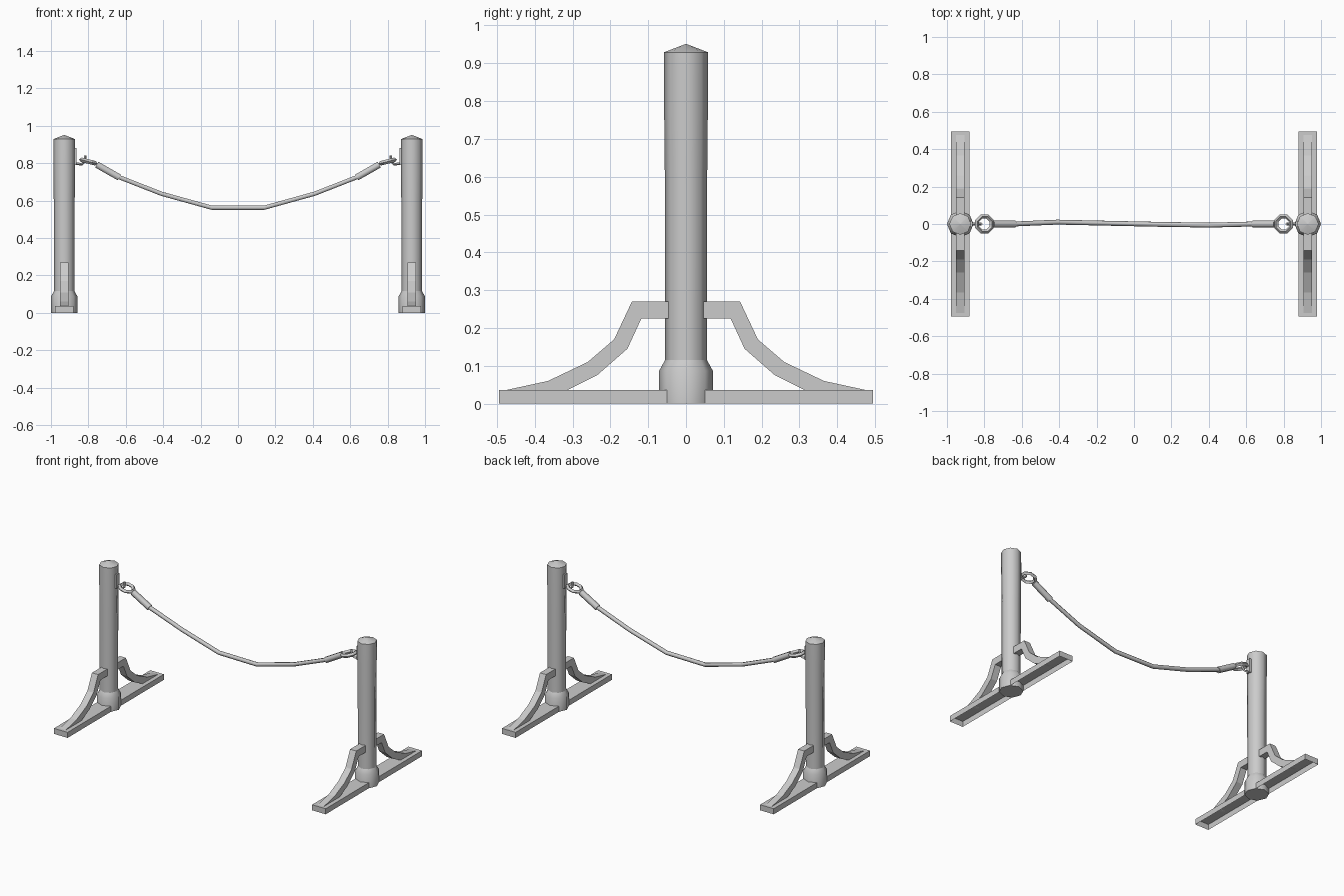
import bpy, bmesh
from math import sin, cos, pi, radians
from mathutils import Vector, Matrix

if "Cube" in bpy.data.objects:
    bpy.data.objects.remove(bpy.data.objects["Cube"])

PX = 0.929  # post centre


def finish(bm, name, smooth=None):
    bmesh.ops.recalc_face_normals(bm, faces=bm.faces)
    me = bpy.data.meshes.new(name)
    bm.to_mesh(me)
    bm.free()
    ob = bpy.data.objects.new(name, me)
    bpy.context.collection.objects.link(ob)
    if smooth:
        bpy.ops.object.select_all(action='DESELECT')
        ob.select_set(True)
        bpy.context.view_layer.objects.active = ob
        bpy.ops.object.shade_smooth_by_angle(angle=radians(smooth))
    return ob


def loft(bm, rings, caps=True):
    rows = [[bm.verts.new(p) for p in r] for r in rings]
    n = len(rows[0])
    for a, b in zip(rows, rows[1:]):
        for i in range(n):
            j = (i + 1) % n
            bm.faces.new((a[i], a[j], b[j], b[i]))
    if caps:
        bm.faces.new(rows[0])
        bm.faces.new(rows[-1])


def lathe(name, x, profile, n=8):
    bm = bmesh.new()
    loft(bm, [[(x + r * cos(2 * pi * i / n), r * sin(2 * pi * i / n), z)
               for i in range(n)] for r, z in profile])
    return finish(bm, name, 46)


def tube(name, path, radius, n=6):
    pts = [Vector(p) for p in path]
    rings = []
    for i, p in enumerate(pts):
        t = (pts[min(i + 1, len(pts) - 1)] - pts[max(i - 1, 0)]).normalized()
        u = t.cross(Vector((0, 1, 0))).normalized()
        v = t.cross(u)
        rings.append([p + radius * (cos(2 * pi * k / n) * v + sin(2 * pi * k / n) * u)
                      for k in range(n)])
    bm = bmesh.new()
    loft(bm, rings)
    return finish(bm, name, 62)


def box(name, centre, size, open_bottom=False):
    bm = bmesh.new()
    bmesh.ops.create_cube(bm, size=1, matrix=Matrix.Translation(centre) @ Matrix.Diagonal((*size, 1)))
    if open_bottom:
        bm.normal_update()
        bmesh.ops.delete(bm, geom=[f for f in bm.faces if f.normal.z < -0.9], context='FACES')
    return finish(bm, name)


# Curved brace outline in (y, z)
BRACE_TOP = [(0.045, 0.27), (0.143, 0.27), (0.19, 0.17), (0.26, 0.11), (0.365, 0.06), (0.48, 0.035)]
BRACE_LOW = [(0.045, 0.225), (0.118, 0.225), (0.155, 0.145), (0.235, 0.075), (0.315, 0.035), (0.33, 0.033)]

for s, side in ((-1, "left"), (1, "right")):
    x = s * PX
    # Foot bar, hollow underneath
    box(side + "_foot", (x, 0, 0.018), (0.098, 0.99, 0.036), True)
    # Post with collar and pointed top
    lathe(side + "_post", x, [(0.055, 0.1), (0.056, 0.6), (0.058, 0.8), (0.058, 0.929), (0.001, 0.951)])
    lathe(side + "_collar", x, [(0.071, 0.0), (0.071, 0.087), (0.055, 0.116)])
    # Braces in front of and behind the post
    for d, end in ((-1, "front"), (1, "back")):
        bm = bmesh.new()
        w = 0.022
        loft(bm, [[(x - w, d * a[0], a[1]), (x + w, d * a[0], a[1]),
                   (x + w, d * b[0], b[1]), (x - w, d * b[0], b[1])]
                  for a, b in zip(BRACE_TOP, BRACE_LOW)])
        finish(bm, f"{side}_{end}_brace")
    # Hook plate and hook
    box(side + "_hook_plate", (s * 0.869, 0, 0.836), (0.012, 0.03, 0.09))
    tube(side + "_hook", [(s * 0.868, 0, 0.797), (s * 0.835, 0, 0.795),
                          (s * 0.818, 0, 0.81), (s * 0.816, 0, 0.842)], 0.007, 4)
    # Tilted eight-sided ring
    bm = bmesh.new()
    m = Matrix.Translation((s * 0.8, 0, 0.809)) @ Matrix.Rotation(-s * 0.25, 4, 'Y')
    rings = []
    for i in range(9):
        a = 2 * pi * (i + 0.5) / 8
        rings.append([m @ Vector(((0.043 + 0.012 * cos(b)) * cos(a),
                                  (0.043 + 0.012 * cos(b)) * sin(a), 0.012 * sin(b)))
                      for b in (0, pi / 2, pi, 3 * pi / 2)])
    loft(bm, rings, False)
    bmesh.ops.remove_doubles(bm, verts=bm.verts, dist=1e-5)
    finish(bm, side + "_ring")
    # Rope end sleeve
    tube(side + "_sleeve", [(s * 0.755, 0, 0.793), (s * 0.735, 0, 0.781), (s * 0.635, 0, 0.724)], 0.02)

# Sagging rope
tube("rope", [(-0.74, 0, 0.784), (-0.64, 0, 0.727), (-0.41, 0.01, 0.637), (-0.14, 0.004, 0.562),
              (0.14, -0.002, 0.562), (0.41, -0.006, 0.637), (0.64, 0, 0.727), (0.74, 0, 0.784)], 0.013)
